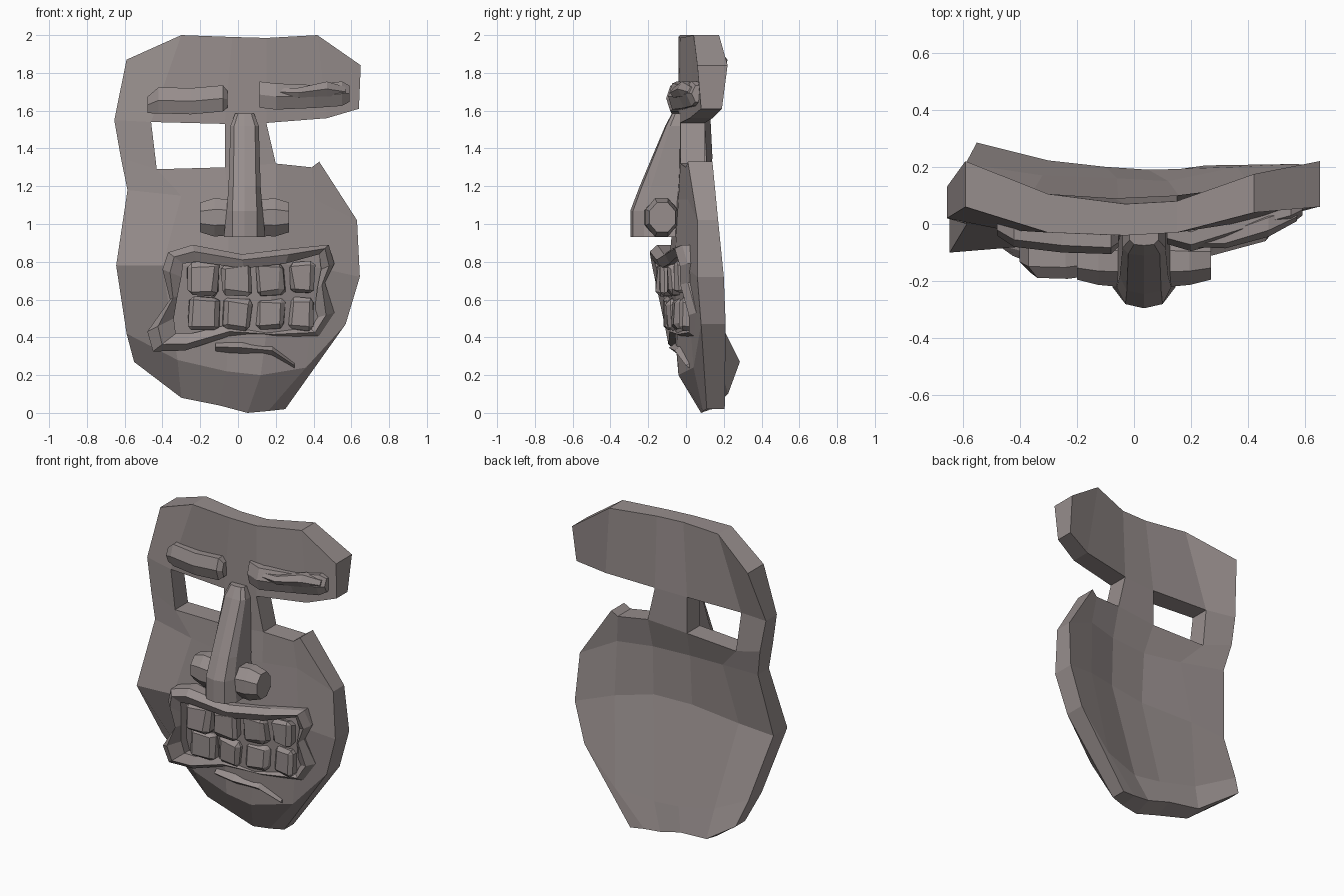
import bpy, bmesh, math, random
from mathutils import Vector

random.seed(4)
if "Cube" in bpy.data.objects:
    bpy.data.objects.remove(bpy.data.objects["Cube"])

# One clay colour for everything
clay = bpy.data.materials.new("grey_clay")
clay.use_nodes = True
CLAY = (0.31, 0.27, 0.265, 1)
clay.diffuse_color = CLAY
clay.node_tree.nodes["Principled BSDF"].inputs["Base Color"].default_value = CLAY


def finish(name, bm):
    bmesh.ops.recalc_face_normals(bm, faces=bm.faces)
    mesh = bpy.data.meshes.new(name)
    bm.to_mesh(mesh)
    bm.free()
    mesh.materials.append(clay)
    obj = bpy.data.objects.new(name, mesh)
    bpy.context.collection.objects.link(obj)
    return obj


def loft(name, rings, closed=False):
    """Skin a list of equal point rings, capped unless the loft is closed."""
    bm = bmesh.new()
    loops = [[bm.verts.new(p) for p in ring] for ring in rings]
    n = len(loops[0])
    pairs = list(zip(loops, loops[1:]))
    if closed:
        pairs.append((loops[-1], loops[0]))
    else:
        bm.faces.new(loops[0])
        bm.faces.new(loops[-1])
    for a, b in pairs:
        for i in range(n):
            j = (i + 1) % n
            bm.faces.new((a[i], a[j], b[j], b[i]))
    return finish(name, bm)


def x_ring(x, y, z, dy, dz, sides=6, turn=0.0):
    """Polygon ring across the x axis."""
    angles = [turn + math.tau * i / sides for i in range(sides)]
    return [(x, y + dy * math.cos(a), z + dz * math.sin(a)) for a in angles]


# Face shell: rows from forehead to chin as
# (edge thickness, middle thickness, lift of the back, front points x z y)
rows = [
    (.16, .11, 0, [(-.59, 1.87, .06), (-.3, 2, -.03), (-.03, 1.99, -.04),
                   (.15, 1.985, -.03), (.42, 2, .04), (.65, 1.84, .06)]),
    (.11, .13, 0, [(-.655, 1.55, .02), (-.46, 1.54, -.02), (-.07, 1.53, -.04),
                   (.15, 1.535, -.03), (.47, 1.56, .02), (.64, 1.61, .08)]),
    (.13, .13, 0, [(-.62, 1.35, .01), (-.43, 1.29, -.02), (-.07, 1.3, -.04),
                   (.2, 1.32, -.03), (.39, 1.3, 0), (.43, 1.33, .01)]),
    (.11, .09, 0, [(-.585, 1.18, 0), (-.3, 1.15, -.04), (-.05, 1.13, -.06),
                   (.2, 1.13, -.04), (.41, 1.13, .01), (.63, 1.02, .06)]),
    (.14, .1, .03, [(-.645, .78, -.1), (-.4, .78, -.08), (-.05, .78, -.09),
                    (.2, .79, -.06), (.42, .77, 0), (.645, .72, .06)]),
    (.13, .19, 0, [(-.59, .42, .08), (-.32, .28, .01), (-.06, .22, -.03),
                   (.12, .2, -.04), (.36, .24, .04), (.57, .47, .08)]),
    (.095, .11, .04, [(-.55, .27, .19), (-.3, .08, .12), (-.1, .04, .09),
                      (.05, 0, .08), (.16, .01, .09), (.25, .02, .11)]),
]
openings = {(1, 1), (1, 3), (1, 4)}  # closed right eye, broken left eye
bm = bmesh.new()
front = [[bm.verts.new((x, y, z)) for x, z, y in row[3]] for row in rows]
back = {}
for (edge, middle, lift, _), line in zip(rows, front):
    for c, v in enumerate(line):
        inner = min(c, 5 - c) / 2
        depth = edge + (middle - edge) * inner
        back[v] = bm.verts.new(v.co + Vector((0, depth, lift * inner)))
for r in range(len(rows) - 1):
    for c in range(5):
        if (r, c) not in openings:
            bm.faces.new((front[r][c], front[r][c + 1],
                          front[r + 1][c + 1], front[r + 1][c]))
rim = [e for e in bm.edges if e.is_boundary]
for f in list(bm.faces):
    bm.faces.new([back[v] for v in f.verts])
for e in rim:
    a, b = e.verts
    bm.faces.new((a, b, back[b], back[a]))
finish("face_shell", bm)

# Nose: tapered bridge widening to a blunt rounded tip
NOSE_X = .035
nose = []
for z, wide, narrow, tip in [(1.585, .05, .035, -.075), (1.52, .075, .055, -.11),
                             (1.2, .085, .06, -.245), (1.07, .095, .065, -.295),
                             (.93, .11, .065, -.295)]:
    half = [(wide, -.02), (wide, tip * .75), (narrow, tip * .95)]
    nose.append([(NOSE_X + w, y, z) for w, y in half] + [(NOSE_X, tip, z)] +
                [(NOSE_X - w, y, z) for w, y in reversed(half)])
loft("nose", nose)

# Nostrils on both sides of the tip
for side, name in ((-1, "right_nostril"), (1, "left_nostril")):
    loft(name, [x_ring(NOSE_X + side * dx, y, 1.035, dy, dz, 8, math.pi / 8)
                for dx, y, dy, dz in [(.06, -.13, .1, .1), (.16, -.13, .09, .11),
                                      (.235, -.125, .075, .085)]])

# Eyebrows: lumpy bars along x
loft("right_brow", [x_ring(*s) for s in [
    (-.48, 0, 1.63, .04, .05), (-.42, -.03, 1.655, .05, .08),
    (-.25, -.05, 1.65, .05, .08), (-.08, -.06, 1.665, .045, .08),
    (-.055, -.05, 1.66, .03, .05)]])
loft("left_brow", [x_ring(*s) for s in [
    (.115, -.03, 1.685, .04, .08), (.2, -.05, 1.675, .045, .08),
    (.4, .02, 1.675, .06, .07), (.55, .06, 1.69, .06, .075),
    (.59, .07, 1.69, .04, .05)]])
loft("left_brow_ridge", [x_ring(*s) for s in [
    (.19, -.06, 1.7, .02, .02), (.32, -.05, 1.695, .035, .03),
    (.47, 0, 1.715, .045, .045), (.57, .04, 1.7, .03, .03)]])


def mouth_y(x, z):
    """Front of the mouth: bowed around the face, leaning back below."""
    return -.165 + .14 * x + .18 * x * x + .18 * (.87 - z)


# Lips: closed loop of outer and inner outline points
lip_pairs = [
    ((-.37, .85), (-.29, .79)), ((-.24, .89), (-.22, .8)),
    ((.02, .84), (.03, .765)), ((.28, .87), (.25, .79)),
    ((.48, .89), (.43, .84)), ((.51, .79), (.44, .76)),
    ((.46, .69), (.42, .66)), ((.51, .53), (.4, .5)),
    ((.44, .4), (.36, .465)), ((.2, .39), (.17, .455)),
    ((-.05, .405), (-.04, .47)), ((-.28, .33), (-.25, .42)),
    ((-.45, .325), (-.33, .42)), ((-.48, .43), (-.34, .5)),
    ((-.36, .6), (-.32, .62)), ((-.4, .76), (-.3, .72)),
]
lips = []
for (ox, oz), (ix, iz) in lip_pairs:
    y = mouth_y(ox, oz)
    mid = (ox * .6 + ix * .4, y, oz * .6 + iz * .4)
    lips.append([(ox, y + .13, oz), (ox, y + .04, oz), mid,
                 (ix, y + .025, iz), (ix, y + .13, iz)])
loft("lips", lips, closed=True)

# Lower lip fold on the chin
loft("chin_fold", [x_ring(*s, 4) for s in [
    (-.12, -.03, .35, .04, .03), (.02, -.05, .345, .04, .03),
    (.18, -.02, .33, .04, .03), (.3, .03, .25, .03, .02)]])

# Teeth: two rows of uneven chipped blocks
for label, z, height in (("upper", .71, .17), ("lower", .525, .165)):
    for i, (x, width) in enumerate([(-.185, .155), (-.005, .15),
                                    (.175, .15), (.335, .13)]):
        bm = bmesh.new()
        bmesh.ops.create_cube(bm, size=1)
        for v in bm.verts:
            v.co = Vector((v.co.x * width, v.co.y * .1, v.co.z * height))
            v.co += Vector([random.uniform(-.013, .013) for _ in range(3)])
        bmesh.ops.bevel(bm, geom=list(bm.edges), offset=.022, segments=1,
                        affect='EDGES')
        for v in bm.verts:
            v.co += Vector([random.uniform(-.005, .005) for _ in range(3)])
        bmesh.ops.translate(bm, verts=bm.verts,
                            vec=(x, mouth_y(x, z) + .055, z))
        finish(f"{label}_tooth_{i + 1}", bm)
